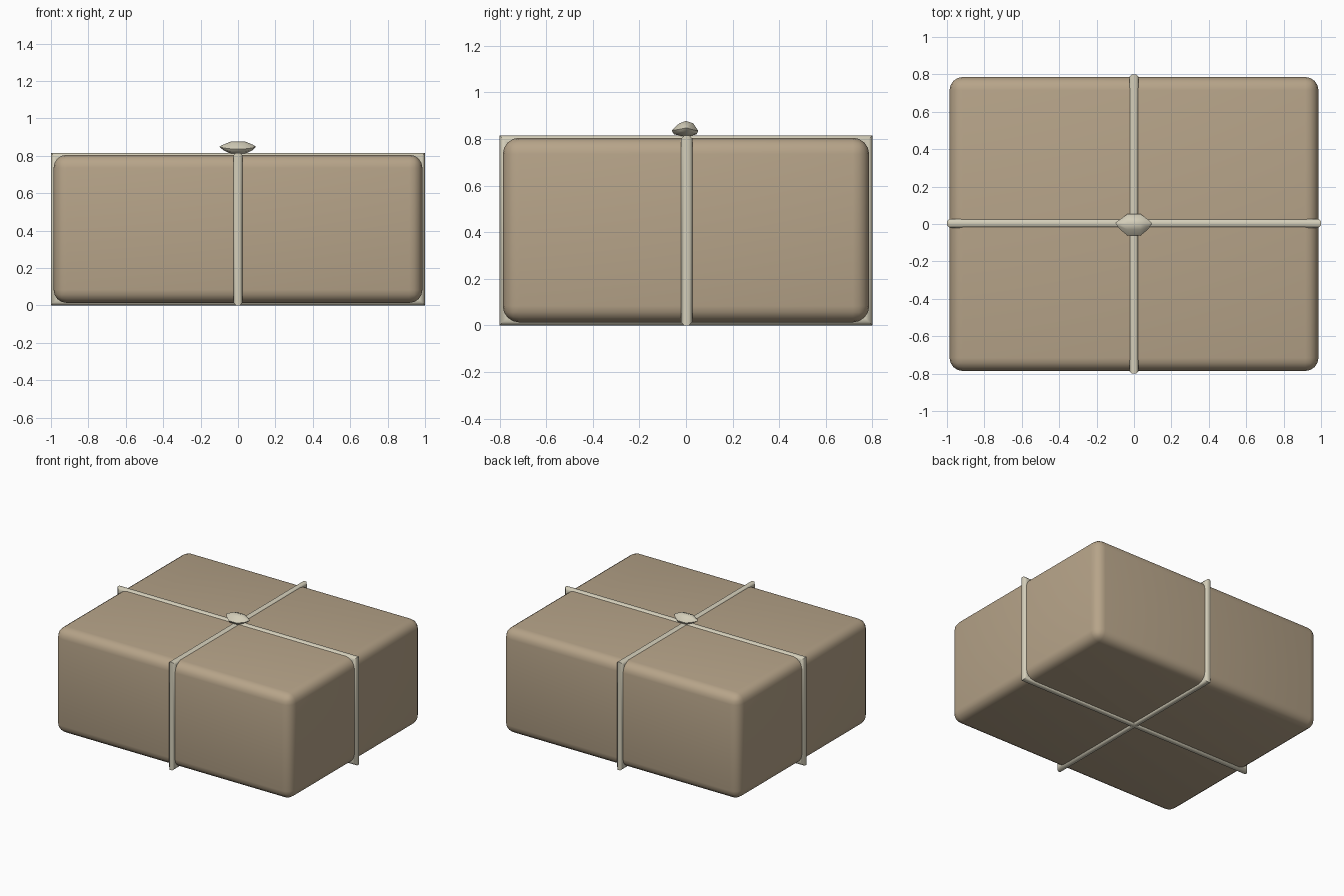
import bpy, bmesh, math

if "Cube" in bpy.data.objects:
    bpy.data.objects.remove(bpy.data.objects["Cube"])


def material(name, rgb):
    m = bpy.data.materials.new(name)
    m.diffuse_color = (*rgb, 1)
    m.use_nodes = True
    m.node_tree.nodes["Principled BSDF"].inputs["Base Color"].default_value = m.diffuse_color
    return m


def finish(bm, name, mat, angle):
    bmesh.ops.recalc_face_normals(bm, faces=bm.faces)
    me = bpy.data.meshes.new(name)
    bm.to_mesh(me)
    bm.free()
    me.materials.append(mat)
    ob = bpy.data.objects.new(name, me)
    bpy.context.collection.objects.link(ob)
    bpy.ops.object.select_all(action='DESELECT')
    ob.select_set(True)
    bpy.context.view_layer.objects.active = ob
    bpy.ops.object.shade_smooth_by_angle(angle=math.radians(angle))
    return ob


def bridge(bm, a, b):
    n = len(a)
    for i in range(n):
        bm.faces.new((a[i], a[(i + 1) % n], b[(i + 1) % n], b[i]))


paper = material("brown_paper", (0.47, 0.37, 0.25))
twine = material("twine", (0.66, 0.62, 0.49))

# Wrapped box with soft rounded edges
bm = bmesh.new()
bmesh.ops.create_cube(bm, size=1)
for v in bm.verts:
    v.co = (v.co.x * 1.972, v.co.y * 1.572, v.co.z * 0.792 + 0.409)
bmesh.ops.bevel(bm, geom=bm.edges[:], offset=0.07, segments=4,
                profile=0.5, affect='EDGES')
finish(bm, "wrapped_box", paper, 40)

# Strings: octagonal cord swept around the box with mitred corners
R, TOP = 0.025, 0.815


def string_loop(name, half, along_x, shift=0.0):
    bm = bmesh.new()
    rings = []
    mid = TOP / 2
    for sx, sz in ((-1, -1), (1, -1), (1, 1), (-1, 1)):
        ring = []
        for k in range(8):
            a = math.radians(22.5 + 45 * k)
            r = R / math.cos(math.radians(22.5))
            out, side = r * math.cos(a), r * math.sin(a) + shift
            h = sx * (half - R + out)
            z = mid + sz * (mid - R + out)
            ring.append(bm.verts.new((h, side, z) if along_x else (side, h, z)))
        rings.append(ring)
    for i in range(4):
        bridge(bm, rings[i], rings[(i + 1) % 4])
    finish(bm, name, twine, 50)


string_loop("string_lengthwise", 1.0, True, 0.003)
string_loop("string_crosswise", 0.8, False)

# Knot: a lumpy faceted bead lofted along x, pointed at both ends
section = [(0, 0.032), (-0.03, 0.021), (-0.063, -0.010), (-0.052, -0.027),
           (0, -0.038), (0.046, -0.027), (0.054, -0.012), (0.032, 0.021)]
stations = [(-0.078, 0.42), (-0.035, 0.98), (0.035, 0.98), (0.078, 0.42)]
bm = bmesh.new()
rings = [[bm.verts.new((x, y * s, 0.846 + z * s)) for y, z in section]
         for x, s in stations]
for a, b in zip(rings, rings[1:]):
    bridge(bm, a, b)
for ring, x in ((rings[0], -0.1), (rings[-1], 0.096)):
    tip = bm.verts.new((x, 0.005, 0.848))
    for i in range(8):
        bm.faces.new((ring[i], ring[(i + 1) % 8], tip))
finish(bm, "knot", twine, 40)
